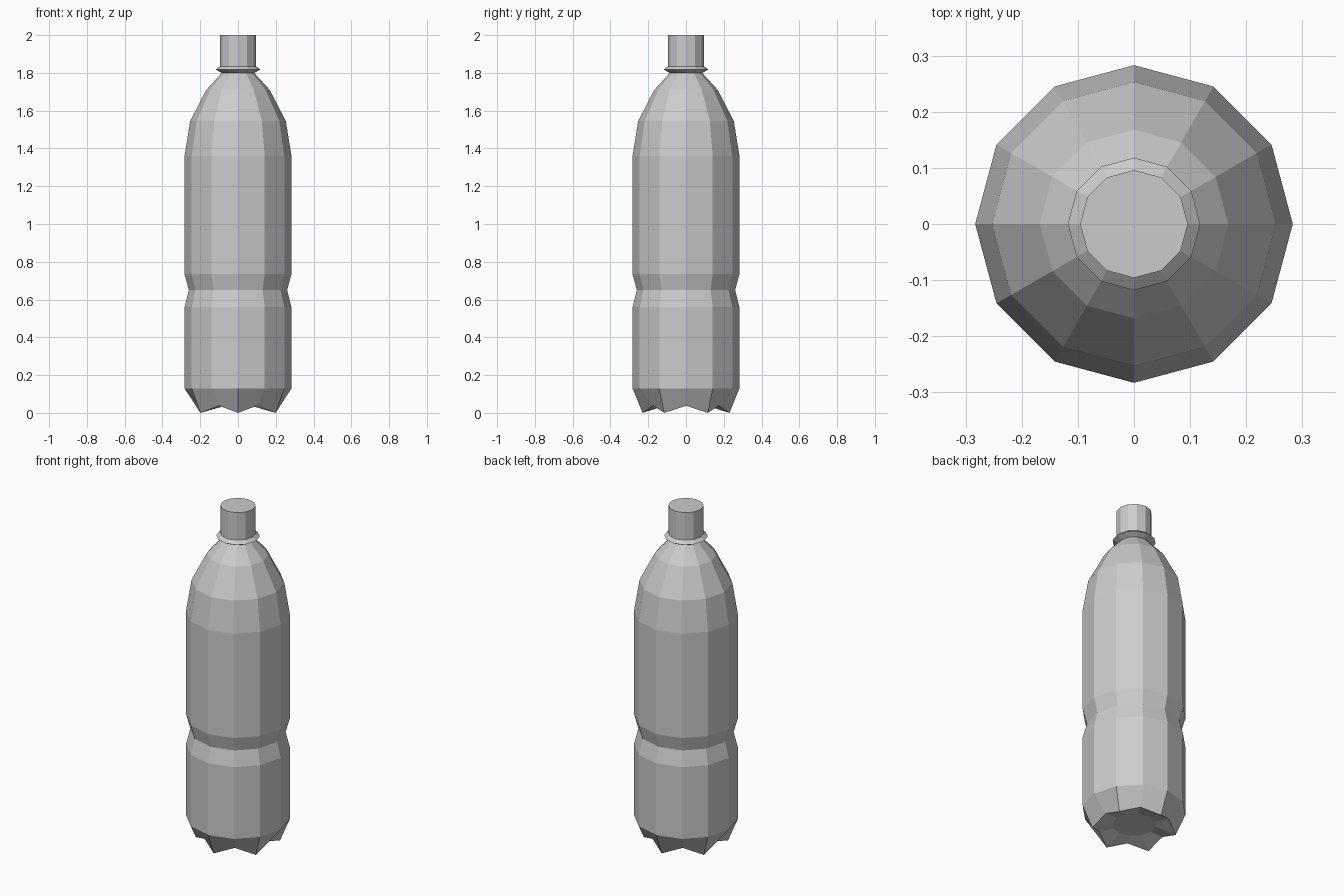
import bpy
import bmesh
from math import cos, sin, radians

cube = bpy.data.objects.get("Cube")
if cube:
    bpy.data.objects.remove(cube, do_unlink=True)

SIDES = 12

plastic = bpy.data.materials.new("grey plastic")
plastic.use_nodes = True
GREY = (0.6, 0.6, 0.6, 1)
plastic.diffuse_color = GREY
plastic.node_tree.nodes["Principled BSDF"].inputs["Base Color"].default_value = GREY


def ring(bm, foot, valley=None):
    """Ring of vertices; foot and valley are (radius, height) on alternating spokes."""
    valley = valley or foot
    verts = []
    for i in range(SIDES):
        r, z = foot if i % 2 else valley
        a = radians(360 / SIDES * i)
        verts.append(bm.verts.new((r * cos(a), r * sin(a), z)))
    return verts


def loft(name, rings):
    """Skin a list of ring settings and close both ends."""
    bm = bmesh.new()
    loops = [ring(bm, *r) for r in rings]
    for low, high in zip(loops, loops[1:]):
        for i in range(SIDES):
            j = (i + 1) % SIDES
            bm.faces.new((low[i], low[j], high[j], high[i]))
    bm.faces.new(loops[0][::-1])
    bm.faces.new(loops[-1])
    bmesh.ops.recalc_face_normals(bm, faces=bm.faces)
    mesh = bpy.data.meshes.new(name)
    bm.to_mesh(mesh)
    bm.free()
    mesh.materials.append(plastic)
    obj = bpy.data.objects.new(name, mesh)
    bpy.context.collection.objects.link(obj)
    return obj


# Body: recessed underside, six feet, waist groove, shoulder, collar and neck
underside = [((0.12, 0.04),), ((0.23, 0.0), (0.2, 0.038))]
profile = [
    (0.283, 0.13), (0.283, 0.56), (0.26, 0.65), (0.283, 0.735),
    (0.283, 1.36), (0.253, 1.545), (0.168, 1.71), (0.085, 1.80),
    (0.118, 1.817), (0.096, 1.835), (0.096, 2.0),
]
loft("bottle", underside + [(p,) for p in profile])
